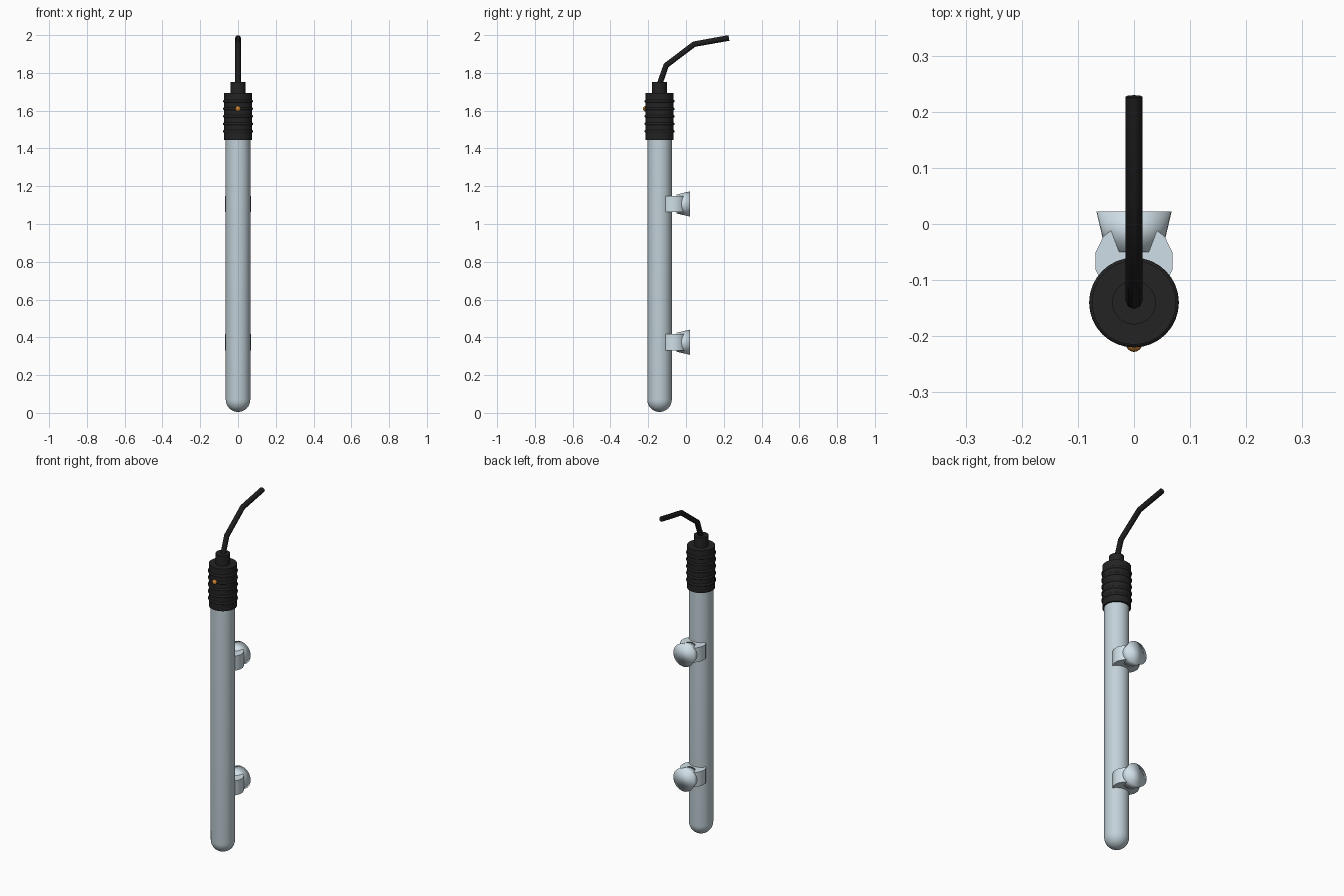
import bpy, bmesh, math
from mathutils import Matrix, Vector

cube = bpy.data.objects.get("Cube")
if cube:
    bpy.data.objects.remove(cube, do_unlink=True)

AXIS_Y = -0.14  # tube axis


def material(name, rgb):
    m = bpy.data.materials.new(name)
    m.use_nodes = True
    m.diffuse_color = (*rgb, 1)
    m.node_tree.nodes["Principled BSDF"].inputs["Base Color"].default_value = (*rgb, 1)
    return m


glass = material("grey blue glass", (0.54, 0.64, 0.69))
pale = material("pale blue plastic", (0.63, 0.74, 0.80))
black = material("black rubber", (0.017, 0.017, 0.017))
cable_black = material("cable black", (0.012, 0.012, 0.012))
orange = material("orange lamp", (0.60, 0.22, 0.03))


def add_object(name, bm, mat, angle=None):
    bmesh.ops.recalc_face_normals(bm, faces=bm.faces)
    mesh = bpy.data.meshes.new(name)
    bm.to_mesh(mesh)
    bm.free()
    mesh.materials.append(mat)
    ob = bpy.data.objects.new(name, mesh)
    bpy.context.collection.objects.link(ob)
    bpy.ops.object.select_all(action='DESELECT')
    ob.select_set(True)
    bpy.context.view_layer.objects.active = ob
    if angle is None:
        bpy.ops.object.shade_smooth()
    else:
        bpy.ops.object.shade_smooth_by_angle(angle=math.radians(angle))
    return ob


def lathe(name, profile, mat, sides=32, angle=40, closed=False):
    """Spin (radius, z) points around the tube axis."""
    bm = bmesh.new()
    verts = [bm.verts.new((r, AXIS_Y, z)) for r, z in profile]
    pairs = list(zip(verts, verts[1:] + verts[:1])) if closed else list(zip(verts, verts[1:]))
    edges = [bm.edges.new(p) for p in pairs]
    bmesh.ops.spin(bm, geom=verts + edges, cent=(0, AXIS_Y, 0), axis=(0, 0, 1),
                   angle=math.tau, steps=sides)
    bmesh.ops.remove_doubles(bm, verts=bm.verts, dist=1e-5)
    return add_object(name, bm, mat, angle)


def cone(name, r1, r2, depth, matrix, mat, sides, angle):
    bm = bmesh.new()
    bmesh.ops.create_cone(bm, cap_ends=True, segments=sides, radius1=r1, radius2=r2,
                          depth=depth, matrix=matrix)
    return add_object(name, bm, mat, angle)


# Glass tube with round bottom
R = 0.065
steps = [i * math.pi / 16 for i in range(9)]
lathe("glass_tube", [(R * math.sin(a), 0.005 + R - R * math.cos(a)) for a in steps]
      + [(R, 1.46), (0, 1.46)], glass)

# Cap with neck
lathe("cap", [(0, 1.445), (0.075, 1.445), (0.075, 1.693), (0, 1.693)], black)
lathe("cap_neck", [(0, 1.68), (0.039, 1.68), (0.039, 1.753), (0, 1.753)], black)

# Grip rings around the cap
for i in range(5):
    z = 1.49 + 0.04 * i
    ring = [(0.072 + 0.008 * math.cos(k * math.tau / 8), z + 0.008 * math.sin(k * math.tau / 8))
            for k in range(8)]
    lathe(f"grip_ring_{i + 1}", ring, black, closed=True, angle=60)

# Indicator lamp on the front
bm = bmesh.new()
bmesh.ops.create_uvsphere(bm, u_segments=16, v_segments=10, radius=0.0145,
                          matrix=Matrix.Translation((0, -0.2135, 1.61)))
add_object("indicator_lamp", bm, orange)

# Bent cable
curve = bpy.data.curves.new("cable", 'CURVE')
curve.dimensions = '3D'
curve.bevel_depth = 0.015
curve.bevel_resolution = 2
curve.use_fill_caps = True
path = [(-0.14, 1.74), (-0.105, 1.84), (0.043, 1.952), (0.227, 1.985)]
spline = curve.splines.new('POLY')
spline.points.add(len(path) - 1)
for p, (y, z) in zip(spline.points, path):
    p.co = (0, y, z, 1)
curve.materials.append(cable_black)
bpy.context.collection.objects.link(bpy.data.objects.new("cable", curve))

# Holding clips and suction cups on the back
turn = Matrix.Rotation(-math.pi / 2, 4, 'X')  # local z to +y
for label, z in (("lower", 0.374), ("upper", 1.106)):
    spot = Matrix.Translation((0, -0.066, z)) @ Matrix.Rotation(math.pi / 2, 4, 'Z')
    # quarter turn puts vertices on the sides
    cone(f"{label}_clip", 0.07, 0.07, 0.085,
         Matrix.Translation((0, -0.066, z)), pale, 14, 40)
    cone(f"{label}_suction_cup", 0.05, 0.067, 0.072,
         Matrix.Translation((0, -0.014, z)) @ turn, pale, 32, None)
